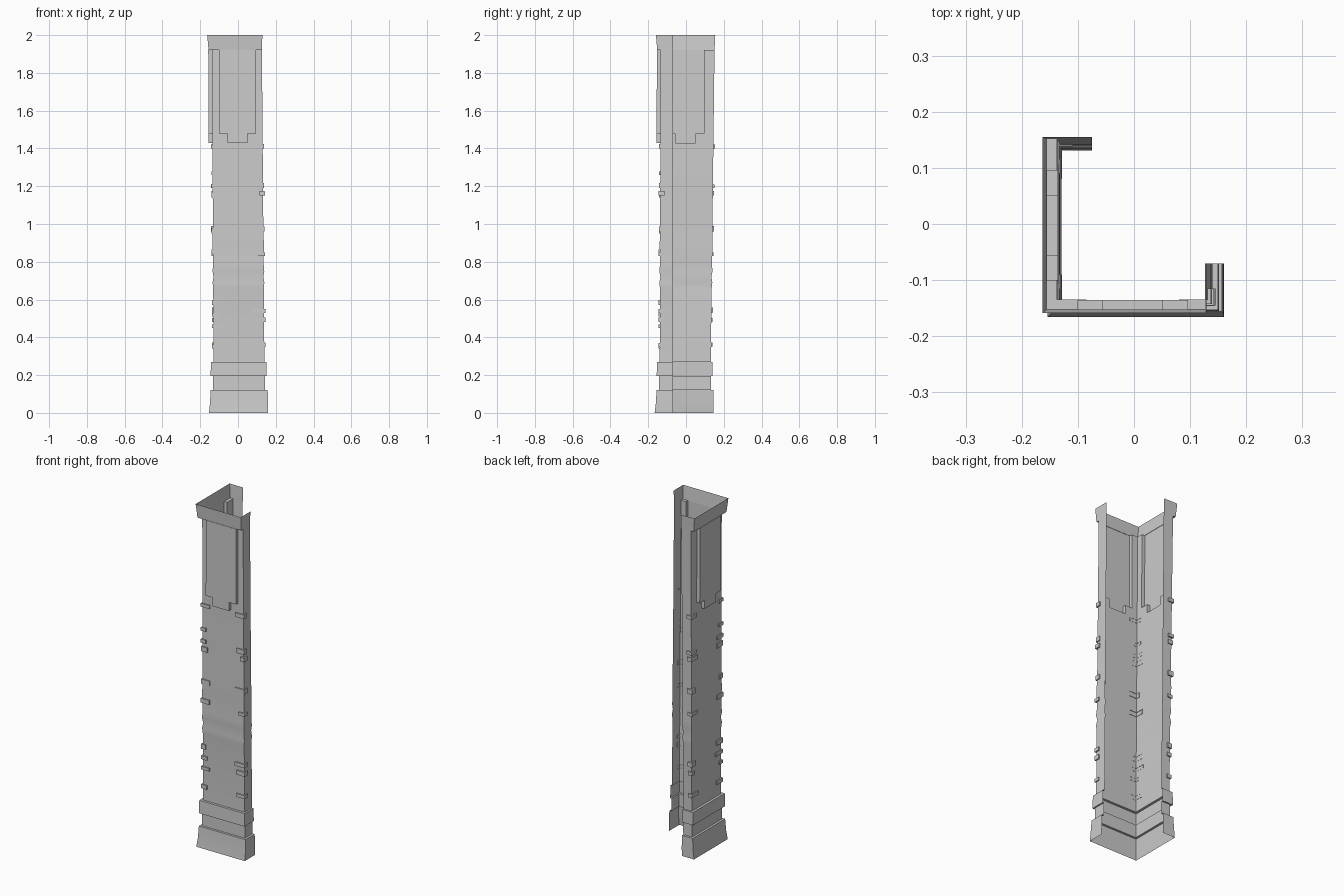
import bpy, bmesh, random

cube = bpy.data.objects.get("Cube")
if cube:
    bpy.data.objects.remove(cube, do_unlink=True)
random.seed(4)

stone = bpy.data.materials.new("grey_stone")
stone.use_nodes = True
stone.diffuse_color = (0.6, 0.6, 0.6, 1)
bsdf = stone.node_tree.nodes["Principled BSDF"]
bsdf.inputs["Base Color"].default_value = (0.6, 0.6, 0.6, 1)
bsdf.inputs["Roughness"].default_value = 0.8


def pos(station, z, a, b):
    """Point on the plan path: L/F walls pushed out by a, R/B flanges by b."""
    x, y = station
    x = {"L": -0.128 - 0.005 * z - a, "R": 0.142 - 0.008 * z + b}.get(x, x)
    y = {"F": -0.14 + 0.003 * z - a, "B": 0.128 + 0.012 * z + b}.get(y, y)
    return (x, y, z)


def add_quad(bm, points):
    if len({tuple(round(c, 5) for c in p) for p in points}) > 2:
        bm.faces.new([bm.verts.new(p) for p in points])


def finish(name, bm):
    bmesh.ops.remove_doubles(bm, verts=bm.verts, dist=1e-5)
    bmesh.ops.dissolve_degenerate(bm, edges=bm.edges, dist=1e-5)
    mesh = bpy.data.meshes.new(name)
    bm.to_mesh(mesh)
    bm.free()
    mesh.materials.append(stone)
    obj = bpy.data.objects.new(name, mesh)
    bpy.context.collection.objects.link(obj)
    bpy.ops.object.select_all(action="DESELECT")
    obj.select_set(True)
    bpy.context.view_layer.objects.active = obj
    bpy.ops.object.shade_smooth_by_angle(angle=0.5)
    return obj


# Plan path: back flange, left wall, front wall, right flange
steps = (-0.10, -0.055, 0.05, 0.095)
path = [(-0.075, "B"), ("L", "B")] + [("L", y) for y in reversed(steps)]
path += [("L", "F")] + [(x, "F") for x in steps] + [("R", "F"), ("R", -0.07)]
TIP, PANEL = {3, 8}, {2, 3, 4, 7, 8, 9}

# Rows: bottom, top, wall offset at each, flange offset at each, raised columns
rows = [
    (0, 0.05, 0.026, 0.020, 0.018, 0.018, ()),
    (0.05, 0.12, 0.020, 0.016, 0.018, 0.016, ()),
    (0.12, 0.195, 0.003, 0.003, 0.003, 0.003, ()),
    (0.195, 0.27, 0.016, 0.014, 0.011, 0.010, ()),
]
# Shaft with gentle waves around its middle
waves = [(0.27, 0), (0.66, 0), (0.69, 0.003), (0.72, -0.002), (0.75, 0.003),
         (0.79, 0), (0.89, 0.002), (1.03, 0), (1.43, 0)]
for (z0, w0), (z1, w1) in zip(waves, waves[1:]):
    rows.append((z0, z1, w0, w1, w0, w1, ()))
# Raised panels with stepped feet, then the header
rows += [
    (1.43, 1.48, 0, 0, 0, 0, TIP),
    (1.48, 1.92, 0, 0, 0, 0, PANEL),
    (1.92, 2.0, 0.018, 0.025, 0, 0.003, ()),
]


def cell(row, col):
    z0, z1, a0, a1, b0, b1, raised = row
    lift = 0.02 if col in raised else 0
    p, q = path[col], path[col + 1]
    return [pos(p, z0, a0 + lift, b0), pos(q, z0, a0 + lift, b0),
            pos(q, z1, a1 + lift, b1), pos(p, z1, a1 + lift, b1)]


# Open wall shell with ledges wherever neighbouring cells differ in depth
bm = bmesh.new()
columns = range(len(path) - 1)
for i, row in enumerate(rows):
    for col in columns:
        c = cell(row, col)
        add_quad(bm, c)
        if col + 1 in columns:
            n = cell(row, col + 1)
            add_quad(bm, [c[1], n[0], n[3], c[2]])
        if i + 1 < len(rows):
            n = cell(rows[i + 1], col)
            add_quad(bm, [c[3], c[2], n[1], n[0]])
finish("column_shell", bm)


# Worn brick ends wrapping the corners
def brick(bm, stations, z, height, depth):
    profile = [(z, -0.001), (z, depth), (z + height, depth), (z + height, -0.001)]
    grid = [[pos(s, h, d, d) for s in stations] for h, d in profile]
    for low, high in zip(grid, grid[1:]):
        for k in range(len(stations) - 1):
            add_quad(bm, [low[k], low[k + 1], high[k + 1], high[k]])
    add_quad(bm, [line[0] for line in reversed(grid)])
    add_quad(bm, [line[-1] for line in grid])


def arm():
    return random.choice((0.02, 0.03, 0.045, 0.055))


front_left_z = (1.40, 1.26, 1.19, 1.14, 0.95, 0.84, 0.57, 0.51, 0.45, 0.34)
flange_z = (1.40, 1.19, 1.15, 0.96, 0.83, 0.53, 0.48, 0.35)
corners = {
    "outer_corner_bricks": (front_left_z, lambda: [
        ("L", -0.135 + arm()), ("L", "F"), (-0.13 + arm(), "F")]),
    "front_edge_bricks": (flange_z, lambda: [
        (0.135 - arm(), "F"), ("R", "F"), ("R", -0.115)]),
    "back_edge_bricks": (flange_z, lambda: [
        (-0.11, "B"), ("L", "B"), ("L", 0.135 - arm())]),
}
for name, (heights, stations) in corners.items():
    bm = bmesh.new()
    for z in heights:
        brick(bm, stations(), z, random.uniform(0.018, 0.03), random.uniform(0.006, 0.009))
    finish(name, bm)
